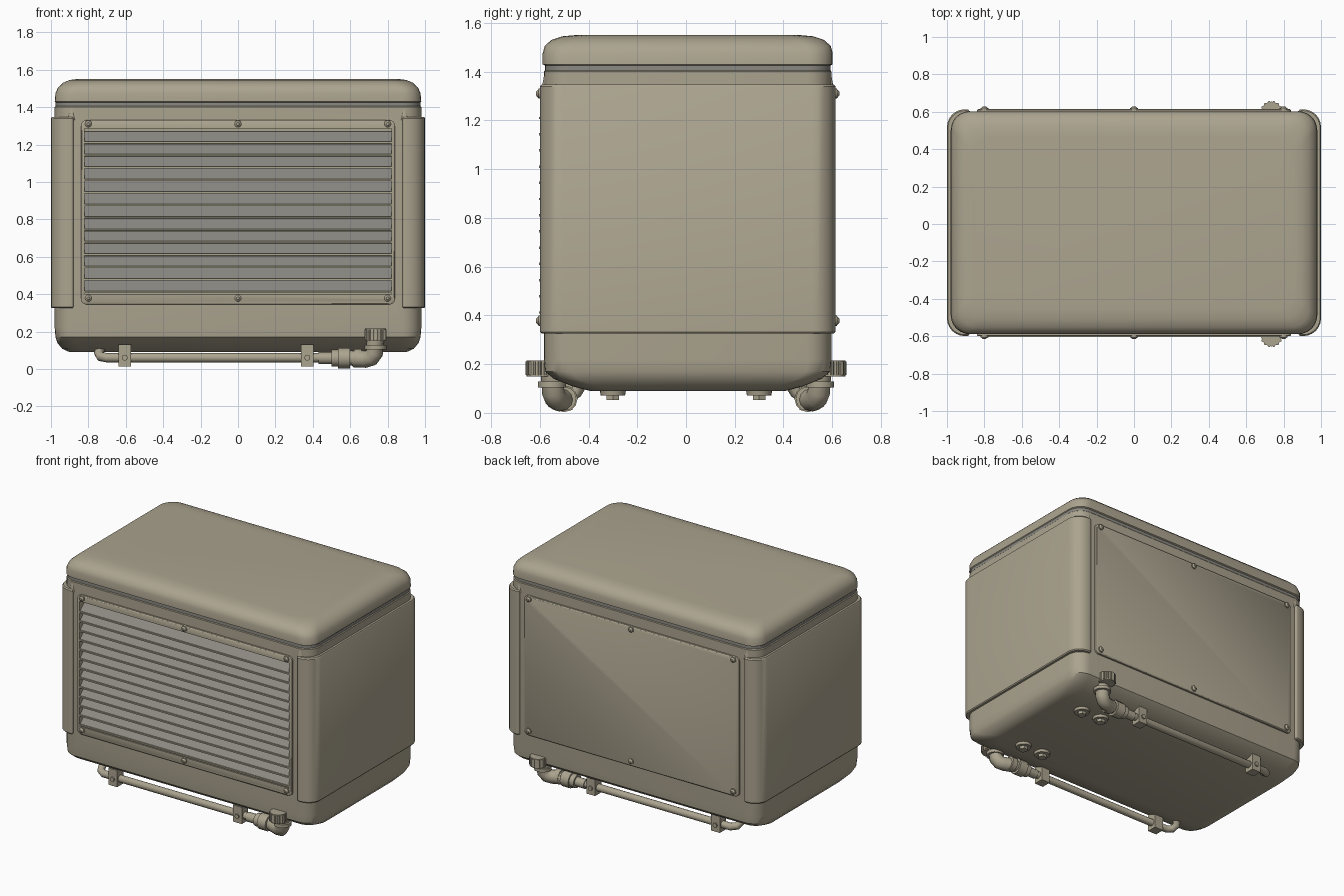
import bpy, bmesh, math
from mathutils import Matrix, Vector

cube = bpy.data.objects.get("Cube")
if cube:
    bpy.data.objects.remove(cube)

CY = 0.007  # housing sits slightly towards the back


def material(name, rgb):
    m = bpy.data.materials.new(name)
    m.use_nodes = True
    m.diffuse_color = (*rgb, 1)
    m.node_tree.nodes["Principled BSDF"].inputs["Base Color"].default_value = (*rgb, 1)
    return m


TAN = material("tan paint", (0.41, 0.37, 0.275))
GREY = material("shaded grey", (0.26, 0.25, 0.22))


def finish(bm, name, mat=TAN, smooth=35):
    bmesh.ops.recalc_face_normals(bm, faces=bm.faces)
    mesh = bpy.data.meshes.new(name)
    bm.to_mesh(mesh)
    bm.free()
    ob = bpy.data.objects.new(name, mesh)
    bpy.context.collection.objects.link(ob)
    mesh.materials.append(mat)
    activate(ob)
    if smooth:
        bpy.ops.object.shade_smooth_by_angle(angle=math.radians(smooth))
    return ob


def activate(ob):
    bpy.ops.object.select_all(action='DESELECT')
    ob.select_set(True)
    bpy.context.view_layer.objects.active = ob


def ring(hx, hy, radii, n=6):
    """Rounded rectangle; radii for the +x and -x corners."""
    pts = []
    corners = [(1, 1, 0), (-1, 1, 1), (-1, -1, 2), (1, -1, 3)]
    for sx, sy, q in corners:
        r = radii[0] if sx > 0 else radii[1]
        for i in range(n + 1):
            a = math.pi / 2 * (q + i / n)
            pts.append((sx * (hx - r) + r * math.cos(a), sy * (hy - r) + r * math.sin(a)))
    return pts


def loft(name, levels, matrix=Matrix(), mat=TAN, smooth=35):
    """Skin rounded rectangles (height, half x, half y, radii)."""
    bm = bmesh.new()
    rows = [[bm.verts.new((x, y, h)) for x, y in ring(hx, hy, r)] for h, hx, hy, r in levels]
    for a, b in zip(rows, rows[1:]):
        for i in range(len(a)):
            j = (i + 1) % len(a)
            bm.faces.new((a[i], a[j], b[j], b[i]))
    bm.faces.new(rows[0])
    bm.faces.new(rows[-1])
    bm.transform(matrix)
    return finish(bm, name, mat, smooth)


def box(name, lo, hi, mat=TAN):
    bm = bmesh.new()
    bmesh.ops.create_cube(bm, size=1)
    lo, hi = Vector(lo), Vector(hi)
    bm.transform(Matrix.Translation((lo + hi) / 2) @ Matrix.Diagonal((*(hi - lo), 1)))
    return finish(bm, name, mat, 0)


def cylinder(name, start, end, r, sides=20, r2=None):
    bm = bmesh.new()
    start, end = Vector(start), Vector(end)
    d = end - start
    bmesh.ops.create_cone(bm, cap_ends=True, segments=sides, radius1=r,
                          radius2=r if r2 is None else r2, depth=d.length)
    bm.transform(Matrix.Translation((start + end) / 2)
                 @ Vector((0, 0, 1)).rotation_difference(d).to_matrix().to_4x4())
    return finish(bm, name)


def pipe(name, points, r):
    cu = bpy.data.curves.new(name, 'CURVE')
    cu.dimensions = '3D'
    cu.bevel_depth = r
    cu.bevel_resolution = 4
    cu.use_fill_caps = True
    sp = cu.splines.new('POLY')
    sp.points.add(len(points) - 1)
    for p, co in zip(sp.points, points):
        p.co = (*co, 1)
    cu.materials.append(TAN)
    ob = bpy.data.objects.new(name, cu)
    bpy.context.collection.objects.link(ob)
    activate(ob)
    bpy.ops.object.convert(target='MESH')
    bpy.ops.object.shade_smooth_by_angle(angle=math.radians(50))


def cut(ob, cutter):
    activate(ob)
    mod = ob.modifiers.new("opening", 'BOOLEAN')
    mod.operation = 'DIFFERENCE'
    mod.solver = 'EXACT'
    mod.object = cutter
    bpy.ops.object.modifier_apply(modifier=mod.name)


# Housing with crowned lid, grooved band and sloping underside
R = (0.1, 0.1)
housing = loft("housing", [
    (0.09, 0.90, 0.40, R), (0.108, 0.94, 0.47, R), (0.14, 0.966, 0.55, R),
    (0.17, 0.976, 0.585, R), (0.22, 0.98, 0.59, R), (1.40, 0.98, 0.59, R),
    (1.405, 0.975, 0.586, R), (1.425, 0.975, 0.586, R), (1.43, 0.98, 0.595, R),
    (1.475, 0.976, 0.595, R), (1.505, 0.962, 0.587, R), (1.53, 0.935, 0.56, R),
    (1.545, 0.90, 0.515, R), (1.55, 0.86, 0.46, R)],
    Matrix.Translation((0, CY, 0)))
housing.data.materials.append(GREY)
for f in housing.data.polygons:
    if 1.406 < f.center.z < 1.424 and abs(f.normal.z) < 0.3:
        f.material_index = 1

# Front grille frame and back access panel
MID, HALF = 0.8375, 0.4925
for name, side in (("grille_frame", -1), ("back_panel", 1)):
    turn = Matrix.Translation((0, CY, MID)) @ Matrix.Rotation(-side * math.pi / 2, 4, 'X')
    r = (0.03, 0.03)
    plate = loft(name, [(0.56, 0.84, HALF, r), (0.602, 0.84, HALF, r),
                        (0.607, 0.834, HALF - 0.006, r)], turn)
    if side < 0:
        cutter = box("opening_cutter", (-0.82, -0.8, 0.40), (0.82, -0.515, 1.285))
        cutter.hide_render = True
        cut(housing, cutter)
        cut(plate, cutter)
        bpy.data.objects.remove(cutter)
    # Round-headed screws along the top and bottom edges
    for x in (-0.8, 0, 0.8):
        for z in (0.378, 1.31):
            y = CY + side * 0.6
            cylinder("panel_screw", (x, y, z), (x, y + side * 0.013, z), 0.021, 12)
            cylinder("screw_head", (x, y + side * 0.013, z), (x, y + side * 0.022, z),
                     0.018, 12, 0.008)

# Louvre slats, each with a bright folded lip
COUNT, PITCH = 13, 0.0665
for i in range(COUNT):
    z = 0.412 + i * PITCH
    bm = bmesh.new()
    section = [(-0.598, z), (-0.592, z - 0.004), (-0.527, z + 0.054), (-0.532, z + 0.06)]
    ends = [[bm.verts.new((x, y, h)) for y, h in section] for x in (-0.82, 0.82)]
    for k in range(4):
        m = (k + 1) % 4
        bm.faces.new((ends[0][k], ends[0][m], ends[1][m], ends[1][k]))
    for e in ends:
        bm.faces.new(e)
    finish(bm, "louvre_slat", GREY, 0)
    box("slat_lip", (-0.82, -0.603, z - 0.005), (0.82, -0.594, z + 0.005))

# Wrap-around side panels with rounded outer corners
for name, angle in (("left_side_panel", 0), ("right_side_panel", math.pi)):
    where = (Matrix.Translation((0, CY, 0)) @ Matrix.Rotation(angle, 4, 'Z')
             @ Matrix.Translation((0.94, 0, 0)))
    rr, ri = (0.095, 0.012), (0.09, 0.01)
    loft(name, [(0.325, 0.055, 0.599, ri), (0.332, 0.06, 0.606, rr),
                (1.34, 0.06, 0.606, rr), (1.348, 0.055, 0.599, ri)], where)

# Corner gussets joining the side panels to the lid band
for sx in (-1, 1):
    for sy in (-1, 1):
        cylinder("corner_gusset", (sx * 0.89, CY + sy * 0.575, 1.33),
                 (sx * 0.89, CY + sy * 0.575, 1.40), 0.024, 12, 0.012)

# Pipework underneath, repeated front and back
for s in (-1, 1):
    y = s * 0.50
    pipe("drain_pipe", [(-0.73, s * 0.43, 0.12), (-0.745, s * 0.45, 0.085),
                        (-0.735, s * 0.48, 0.066), (-0.70, y, 0.06), (0.55, y, 0.06)], 0.025)
    # Clamp brackets
    for x in (-0.605, 0.37):
        box("clamp_bracket", (x - 0.034, y - 0.035, 0.012), (x + 0.034, y + 0.035, 0.13))
        cylinder("clamp_bolt", (x, y + s * 0.03, 0.06), (x, y + s * 0.045, 0.06), 0.016, 8)
    # Coupling nuts and elbow
    for x0, x1, r in ((0.43, 0.50, 0.032), (0.50, 0.535, 0.045), (0.535, 0.60, 0.055),
                      (0.60, 0.62, 0.04), (0.62, 0.66, 0.05)):
        cylinder("coupling_nut", (x0, y, 0.058), (x1, y, 0.058), r, 12)
    pipe("valve_elbow", [(0.62, y, 0.055), (0.68, s * 0.52, 0.052), (0.712, s * 0.535, 0.06),
                         (0.73, s * 0.545, 0.085), (0.735, s * 0.55, 0.16)], 0.046)
    cylinder("elbow_collar", (0.735, s * 0.55, 0.105), (0.735, s * 0.55, 0.128), 0.058, 16)
    # Ribbed valve cap
    cylinder("valve_cap", (0.735, s * 0.6, 0.15), (0.735, s * 0.6, 0.215), 0.054)
    for k in range(14):
        a = math.tau * k / 14
        cx, cy = 0.735 + 0.052 * math.cos(a), s * 0.6 + 0.052 * math.sin(a)
        cylinder("cap_rib", (cx, cy, 0.155), (cx, cy, 0.21), 0.008, 6)
    # Drain plugs in the base
    for x in (0.54, 0.70):
        cylinder("drain_plug", (x, s * 0.30, 0.1), (x, s * 0.30, 0.072), 0.055, 20, 0.05)
        cylinder("plug_nut", (x, s * 0.30, 0.08), (x, s * 0.30, 0.052), 0.03, 6)
